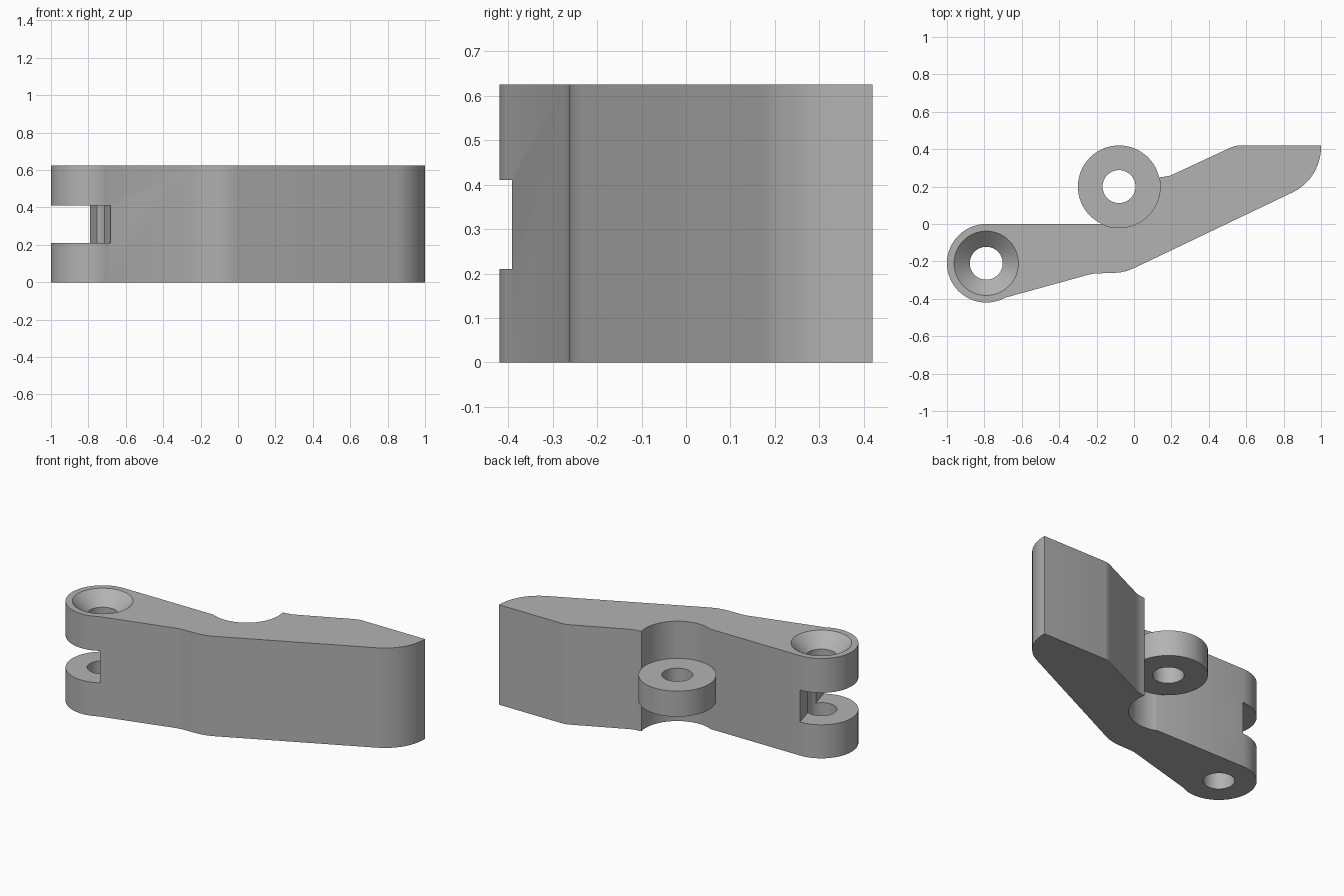
import bpy
import bmesh
from math import cos, sin, radians, pi

cube = bpy.data.objects.get("Cube")
if cube:
    bpy.data.objects.remove(cube, do_unlink=True)

HEIGHT = 0.625
SLOT = (0.21, 0.41)
PIN = (-0.79, -0.21)      # clevis pin axis
LUG = (-0.08, 0.20)       # side lug axis
LUG_R = 0.22
BORE = 0.088

grey = bpy.data.materials.new("plain_grey")
grey.use_nodes = True
grey.diffuse_color = (0.45, 0.45, 0.45, 1)
grey.node_tree.nodes["Principled BSDF"].inputs["Base Color"].default_value = (0.45, 0.45, 0.45, 1)


def arc(centre, r, start, end, steps):
    """Points along an arc, angles in degrees."""
    angles = [radians(start + (end - start) * i / steps) for i in range(steps + 1)]
    return [(centre[0] + r * cos(a), centre[1] + r * sin(a)) for a in angles]


def finish(name, bm):
    bmesh.ops.recalc_face_normals(bm, faces=bm.faces[:])
    mesh = bpy.data.meshes.new(name)
    bm.to_mesh(mesh)
    bm.free()
    mesh.materials.append(grey)
    obj = bpy.data.objects.new(name, mesh)
    bpy.context.collection.objects.link(obj)
    return obj


def prism(name, outline, z0, z1):
    """Extrude a flat outline between two heights."""
    bm = bmesh.new()
    face = bm.faces.new([bm.verts.new((x, y, z0)) for x, y in outline])
    top = bmesh.ops.extrude_face_region(bm, geom=[face])["geom"]
    verts = [v for v in top if isinstance(v, bmesh.types.BMVert)]
    bmesh.ops.translate(bm, verts=verts, vec=(0, 0, z1 - z0))
    return finish(name, bm)


def lathe(name, centre, profile, closed=False, steps=64):
    """Revolve (radius, height) points about a vertical axis."""
    bm = bmesh.new()
    rings = []
    for r, z in profile:
        pts = arc(centre, r, 0, 360, steps)[:-1]
        rings.append([bm.verts.new((x, y, z)) for x, y in pts])
    pairs = list(zip(rings, rings[1:]))
    if closed:
        pairs.append((rings[-1], rings[0]))
    else:
        bm.faces.new(rings[0])
        bm.faces.new(rings[-1])
    for a, b in pairs:
        for i in range(steps):
            j = (i + 1) % steps
            bm.faces.new((a[i], a[j], b[j], b[i]))
    return finish(name, bm)


def cut(obj, cutter):
    """Apply a boolean difference and discard the cutter."""
    cutter.hide_render = True
    mod = obj.modifiers.new("cut", "BOOLEAN")
    mod.operation = "DIFFERENCE"
    mod.solver = "EXACT"
    mod.object = cutter
    graph = bpy.context.evaluated_depsgraph_get()
    mesh = bpy.data.meshes.new_from_object(obj.evaluated_get(graph))
    obj.modifiers.clear()
    obj.data = mesh
    bpy.data.objects.remove(cutter, do_unlink=True)


def smooth(obj):
    bpy.ops.object.select_all(action="DESELECT")
    obj.select_set(True)
    bpy.context.view_layer.objects.active = obj
    bpy.ops.object.shade_smooth_by_angle(angle=radians(30))


# Lever body: clevis end, bent underside, rounded tip, notch for the lug
outline = arc(PIN, 0.21, 90, 299, 40)
outline += [(-0.25, -0.273), (-0.225, -0.267), (-0.2, -0.264), (-0.11, -0.262),
            (-0.07, -0.258), (-0.035, -0.25), (0.0, -0.236)]
outline += arc((0.73, 0.412), 0.27, -64, 0, 18)
outline += [(1.0, 0.42), (0.56, 0.42), (0.54, 0.417), (0.52, 0.41),
            (0.21, 0.266), (0.19, 0.258), (0.165, 0.253)]
outline += arc(LUG, LUG_R, 13, -114.6, 32)
body = prism("lever_body", outline, 0, HEIGHT)

# Clevis slot with a slanted back wall
cut(body, prism("slot_cutter", [(-0.79, 0.0), (-0.846, 0.2), (-1.2, 0.2), (-1.2, -0.6),
                                (-0.622, -0.6)], *SLOT))

# Pin bore with countersunk mouth
cut(body, lathe("bore_cutter", PIN, [(BORE, -0.1), (BORE, HEIGHT - 0.08),
                                     (0.172, HEIGHT), (0.172, HEIGHT + 0.1)]))
smooth(body)

# Side lug ring seated in the notch
lug = lathe("side_lug_ring", LUG, [(LUG_R, 0.232), (LUG_R, 0.392),
                                   (BORE, 0.392), (BORE, 0.232)], closed=True)
smooth(lug)
